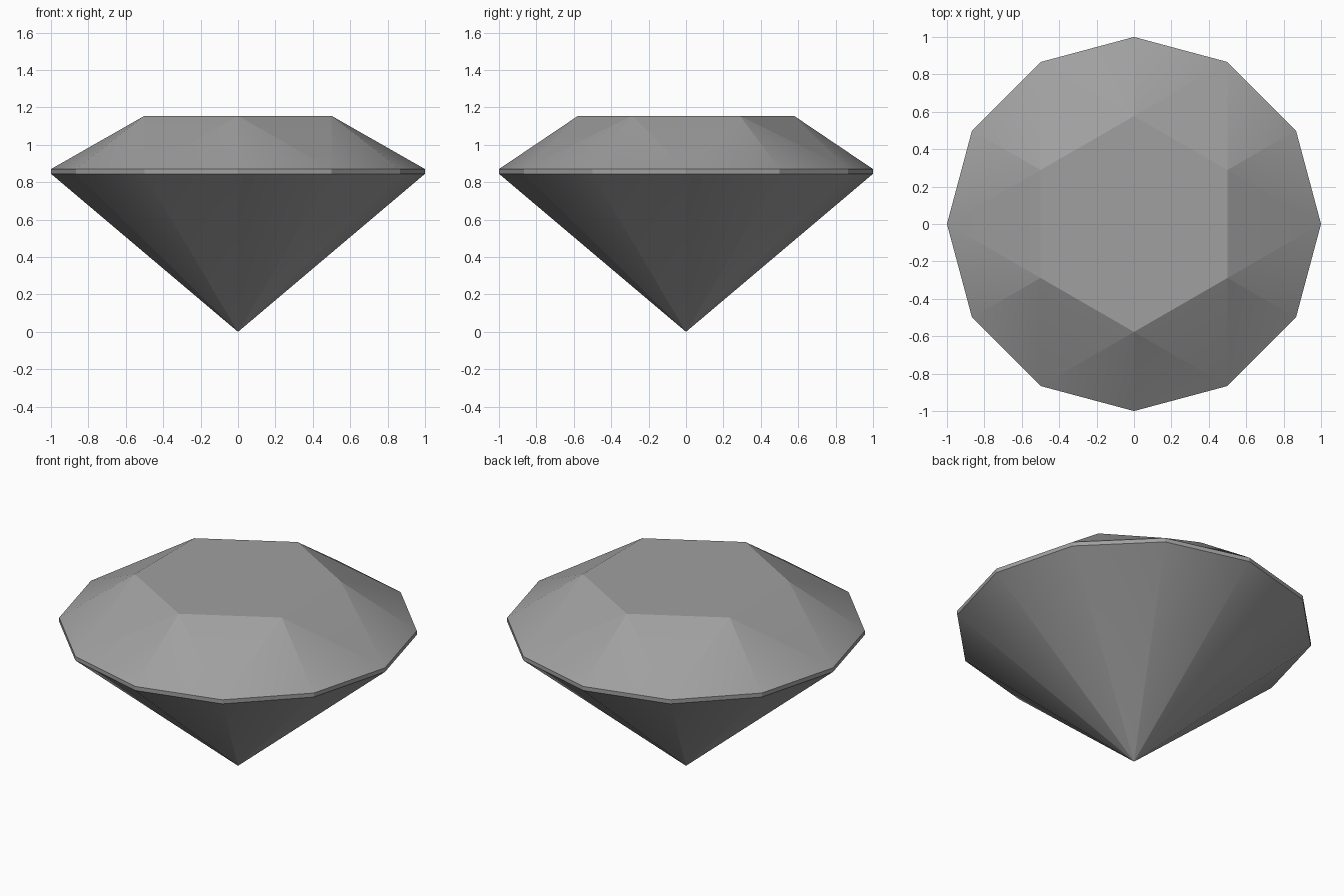
import bpy, bmesh
from math import sin, cos, radians
from mathutils import Vector

cube = bpy.data.objects.get("Cube")
if cube:
    bpy.data.objects.remove(cube, do_unlink=True)

SIDES = 12
GIRDLE_LOW, GIRDLE_HIGH, TABLE_Z = 0.845, 0.87, 1.155
TABLE_R = 0.577

# One grey stone material
grey = bpy.data.materials.new("stone grey")
grey.use_nodes = True
colour = (0.35, 0.35, 0.35, 1)
grey.diffuse_color = colour
grey.node_tree.nodes["Principled BSDF"].inputs["Base Color"].default_value = colour


def ring(bm, count, radius, z, start=0):
    angles = [radians(start + 360 * i / count) for i in range(count)]
    return [bm.verts.new((radius * cos(a), radius * sin(a), z)) for a in angles]


bm = bmesh.new()
tip = bm.verts.new((0, 0, 0))
low = ring(bm, SIDES, 1, GIRDLE_LOW)
high = ring(bm, SIDES, 1, GIRDLE_HIGH)
table = ring(bm, SIDES // 2, TABLE_R, TABLE_Z, 30)

# Pavilion (lower cone) and thin girdle band
for i in range(SIDES):
    j = (i + 1) % SIDES
    bm.faces.new((tip, low[j], low[i]))
    bm.faces.new((low[i], low[j], high[j], high[i]))

# Crown: two facets below each table corner, one below each table side
for k, corner in enumerate(table):
    a, b, c = (high[(2 * k + n) % SIDES] for n in range(3))
    bm.faces.new((corner, a, b))
    bm.faces.new((corner, b, c))
    bm.faces.new((corner, c, table[(k + 1) % len(table)]))
bm.faces.new(table)

bmesh.ops.recalc_face_normals(bm, faces=bm.faces)
for face in bm.faces:
    face.smooth = True
mesh = bpy.data.meshes.new("gemstone")
bm.to_mesh(mesh)
bm.free()
mesh.materials.append(grey)
gem = bpy.data.objects.new("gemstone", mesh)
bpy.context.collection.objects.link(gem)

# Facets are crisp at tip and table, and blend into each other at the girdle
sloped = [p for p in mesh.polygons if 0.1 < abs(p.normal.z) < 0.99]
normals = [None] * len(mesh.loops)
for poly in mesh.polygons:
    for loop in poly.loop_indices:
        v = mesh.loops[loop].vertex_index
        at_girdle = GIRDLE_LOW - 0.01 < mesh.vertices[v].co.z < GIRDLE_HIGH + 0.01
        normal = poly.normal.copy()
        if at_girdle and poly in sloped:
            around = [p.normal for p in sloped if v in p.vertices]
            normal = sum(around, Vector()).normalized()
        normals[loop] = normal
mesh.normals_split_custom_set(normals)
